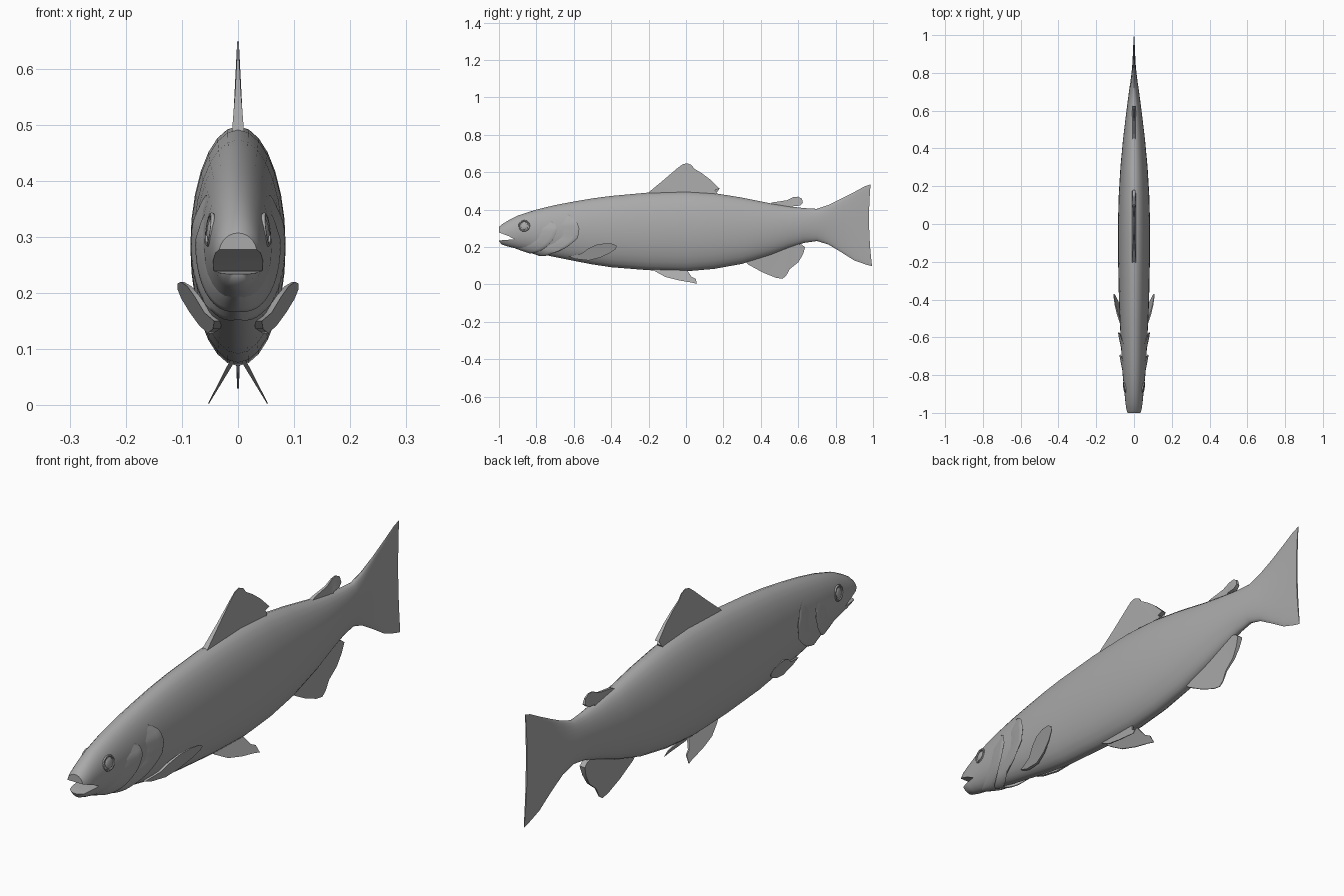
import bpy, bmesh, math
from mathutils import Vector

if "Cube" in bpy.data.objects:
    bpy.data.objects.remove(bpy.data.objects["Cube"])

grey = bpy.data.materials.new("plain grey")
grey.diffuse_color = (0.40, 0.40, 0.40, 1)
grey.use_nodes = True
grey.node_tree.nodes["Principled BSDF"].inputs["Base Color"].default_value = grey.diffuse_color

# Body stations: y, top z, bottom z, half width
STATIONS = [
    (-1.00, .307, .232, .034), (-.985, .321, .213, .040), (-.95, .342, .202, .045),
    (-.90, .368, .190, .050), (-.80, .400, .168, .060), (-.70, .424, .146, .066),
    (-.60, .443, .126, .071), (-.50, .460, .107, .076), (-.40, .473, .092, .080),
    (-.20, .491, .076, .084), (0, .497, .070, .085), (.15, .488, .083, .081),
    (.30, .464, .110, .072), (.45, .434, .156, .058), (.55, .418, .195, .046),
    (.63, .408, .222, .036), (.70, .404, .232, .027), (.76, .424, .214, .018),
    (.83, .458, .172, .010), (.90, .494, .128, .006), (.96, .524, .106, .004),
    (.985, .535, .098, .003)]
SEG = 28


def section(y, ang, off=0.0):
    """Point on the body at station y; angle 0 is the +x flank, 90 deg is the back."""
    y = max(min(y, STATIONS[-1][0]), STATIONS[0][0])
    for a, b in zip(STATIONS, STATIONS[1:]):
        if y <= b[0]:
            t = (y - a[0]) / (b[0] - a[0])
            top, bot, w = (a[i] + t * (b[i] - a[i]) for i in (1, 2, 3))
            break
    return Vector(((w + off) * math.cos(ang), y,
                   (top + bot) / 2 + ((top - bot) / 2 + off) * math.sin(ang)))


def finish(name, bm, angle=40, mirror=False):
    bmesh.ops.recalc_face_normals(bm, faces=bm.faces)
    me = bpy.data.meshes.new(name)
    bm.to_mesh(me)
    bm.free()
    me.materials.append(grey)
    ob = bpy.data.objects.new(name, me)
    bpy.context.collection.objects.link(ob)
    smooth(ob, angle)
    if mirror:
        ob.modifiers.new("mirror", "MIRROR")
    return ob


def smooth(ob, angle):
    bpy.ops.object.select_all(action='DESELECT')
    bpy.context.view_layer.objects.active = ob
    ob.select_set(True)
    bpy.ops.object.shade_smooth_by_angle(angle=math.radians(angle))


def prism(outline, x_at, thick):
    """Solid plate from a (y, z) outline, following x_at with varying thickness."""
    bm = bmesh.new()
    sides = [[bm.verts.new((x_at(y, z) + s * thick(y, z), y, z)) for y, z in outline]
             for s in (-1, 1)]
    caps = [bm.faces.new(side) for side in sides]
    n = len(outline)
    for i in range(n):
        j = (i + 1) % n
        bm.faces.new((sides[0][i], sides[0][j], sides[1][j], sides[1][i]))
    bmesh.ops.triangulate(bm, faces=caps)
    return bm


# Body and tail as one loft, with the rear tail edge hollowed
bm = bmesh.new()
rings = []
for st in STATIONS:
    ring = []
    for i in range(SEG):
        p = section(st[0], 2 * math.pi * i / SEG + math.pi / 2)
        if st[0] > .95:
            rel = (p.z - .316) / .219
            p.y += .012 * rel * rel - .012 - .004 * rel + (.006 if st[0] > .98 else 0)
        ring.append(bm.verts.new(p))
    rings.append(ring)
for a, b in zip(rings, rings[1:]):
    for i in range(SEG):
        j = (i + 1) % SEG
        bm.faces.new((a[i], a[j], b[j], b[i]))
for ring in (rings[0], rings[-1]):
    for i in range(SEG // 2):
        loop = [ring[i], ring[i + 1], ring[-i - 1], ring[-i]]
        bm.faces.new(list(dict.fromkeys(loop)))
body = finish("body", bm)

# Open mouth cut with a wedge
wedge = finish("mouth_cutter", prism(
    [(-.915, .240), (-.95, .259), (-1.05, .296), (-1.05, .226), (-.97, .238)],
    lambda y, z: 0, lambda y, z: .1))
wedge.hide_render = True
cut = body.modifiers.new("mouth", "BOOLEAN")
cut.operation, cut.solver, cut.object = 'DIFFERENCE', 'EXACT', wedge
bpy.context.view_layer.objects.active = body
bpy.ops.object.modifier_apply(modifier="mouth")
bpy.data.objects.remove(wedge)
smooth(body, 40)

# Middle fins: plates that thin toward the tip
def middle_fin(name, outline, root_z, reach, root=.010):
    finish(name, prism(outline, lambda y, z: 0, lambda y, z:
           .0015 + root * max(0, 1 - abs(z - root_z) / reach) ** 1.5))


middle_fin("dorsal_fin", [
    (-.22, .47), (-.20, .492), (-.12, .558), (-.05, .618), (-.02, .641), (.005, .648),
    (.03, .638), (.045, .618), (.085, .594), (.13, .560), (.18, .512), (.155, .505),
    (.165, .492), (.15, .47)], .48, .16)
middle_fin("adipose_fin", [
    (.43, .42), (.46, .438), (.54, .450), (.575, .467), (.60, .469), (.62, .458),
    (.625, .435), (.61, .422), (.575, .418), (.56, .40)], .41, .07)
middle_fin("anal_fin", [
    (.31, .13), (.33, .108), (.41, .064), (.48, .036), (.515, .030), (.535, .045),
    (.555, .082), (.60, .118), (.625, .160), (.637, .198), (.62, .212), (.56, .225)],
    .20, .17)

# Paired fins
finish("pelvic_fins", prism(
    [(-.19, .088), (-.16, .067), (-.11, .040), (-.04, .022), (.03, .010), (.058, .003),
     (.052, .030), (.03, .040), (.015, .062), (0, .088)],
    lambda y, z: .015 + (.07 - z) * .56,
    lambda y, z: .001 + .05 * max(0, z - .003)), mirror=True)
finish("pectoral_fins", prism(
    [(-.63, .150), (-.59, .136), (-.52, .128), (-.46, .143), (-.41, .166), (-.375, .190),
     (-.37, .206), (-.39, .217), (-.43, .220), (-.48, .212), (-.52, .193), (-.56, .165)],
    lambda y, z: .03 + (y + .62) * .2 + (z - .13) * .35,
    lambda y, z: .001 + .025 * max(0, -.37 - y)), mirror=True)


# Gill covers: flaps lifting off the flank toward a curved rear edge
def gill(name, edge, length, lift):
    bm = bmesh.new()
    steps, rows = 24, []
    for k in range(steps + 1):
        deg = edge[0][0] + (edge[-1][0] - edge[0][0]) * k / steps
        for (d0, y0), (d1, y1) in zip(edge, edge[1:]):
            if deg >= d1 - 1e-6:
                rear = y0 + (y1 - y0) * (deg - d0) / (d1 - d0)
                break
        fade = min(1, .15 + k / 5)
        span = length * (.35 + .65 * fade)
        a = math.radians(deg)
        row = [section(rear - span * (1 - t), a, -.004 + (lift + .004) * fade * t ** .8)
               for t in (0, .25, .5, .75, .93)]
        row.append(section(rear, a, lift * fade * .7))
        row.append(section(rear - .02, a, -.006))
        rows.append([bm.verts.new(p) for p in row])
    for r, s in zip(rows, rows[1:]):
        for i in range(len(r) - 1):
            bm.faces.new((r[i], r[i + 1], s[i + 1], s[i]))
    bm.faces.new(rows[0])
    finish(name, bm, 50, mirror=True)


gill("front_gill_covers", [(24, -.72), (14, -.697), (0, -.690), (-20, -.712),
                           (-42, -.755), (-70, -.81), (-90, -.835)], .10, .011)
gill("rear_gill_covers", [(36, -.63), (22, -.590), (5, -.570), (-12, -.578),
                          (-35, -.645), (-53, -.71), (-90, -.78)], .10, .013)

# Eyes: shallow dome with a raised rim
for side, s in (("left", -1), ("right", 1)):
    pos = section(-.865, math.radians(18))
    loc, rot = (s * (pos.x - .001), pos.y, .313), (0, -s * .12, -s * .13)
    bpy.ops.mesh.primitive_uv_sphere_add(segments=16, ring_count=10, radius=.019,
                                         location=loc, rotation=rot)
    dome = bpy.context.object
    dome.name, dome.scale = side + "_eye", (.28, 1, 1)
    bpy.ops.mesh.primitive_torus_add(major_radius=.027, minor_radius=.004, major_segments=20,
                                     minor_segments=6, location=loc,
                                     rotation=(0, math.pi / 2 - s * .12, -s * .13))
    rim = bpy.context.object
    rim.name = side + "_eye_rim"
    for ob in (dome, rim):
        ob.data.materials.append(grey)
        smooth(ob, 60)
